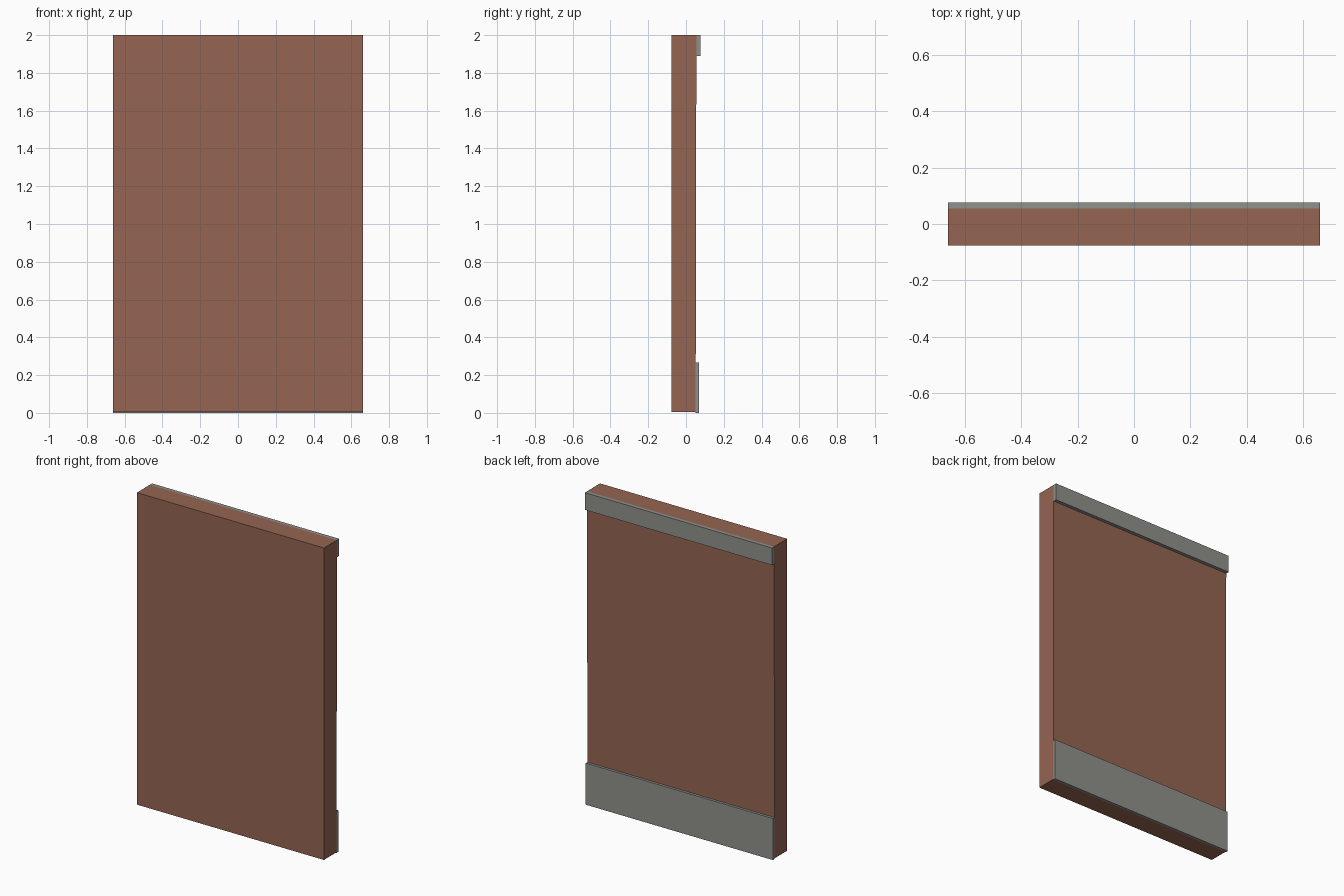
import bpy, bmesh

if "Cube" in bpy.data.objects:
    bpy.data.objects.remove(bpy.data.objects["Cube"])

HALF_W = 0.662


def material(name, rgb):
    m = bpy.data.materials.new(name)
    m.diffuse_color = (*rgb, 1.0)
    m.use_nodes = True
    m.node_tree.nodes["Principled BSDF"].inputs["Base Color"].default_value = m.diffuse_color
    return m


def extruded(name, profile, mat):
    """Extrude a (y, z) cross-section along the full panel width."""
    bm = bmesh.new()
    face = bm.faces.new([bm.verts.new((-HALF_W, y, z)) for y, z in profile])
    ext = bmesh.ops.extrude_face_region(bm, geom=[face])
    verts = [v for v in ext["geom"] if isinstance(v, bmesh.types.BMVert)]
    bmesh.ops.translate(bm, verts=verts, vec=(2 * HALF_W, 0, 0))
    bmesh.ops.recalc_face_normals(bm, faces=bm.faces)
    me = bpy.data.meshes.new(name)
    bm.to_mesh(me)
    bm.free()
    me.materials.append(mat)
    ob = bpy.data.objects.new(name, me)
    bpy.context.collection.objects.link(ob)
    return ob


brown = material("wall_brown", (0.30, 0.13, 0.085))
grey = material("trim_grey", (0.28, 0.28, 0.26))

# Wall slab, its rear face leaning very slightly
extruded("wall_panel", [(-0.077, 0.004), (0.051, 0.004), (0.055, 2.0), (-0.077, 2.0)], brown)

# Cornice along the top and skirting board along the bottom of the rear face
extruded("top_trim", [(0.055, 1.89), (0.077, 1.89), (0.077, 2.0), (0.055, 2.0)], grey)
extruded("skirting_board", [(0.051, 0.0), (0.068, 0.0), (0.068, 0.266), (0.0515, 0.266)], grey)
